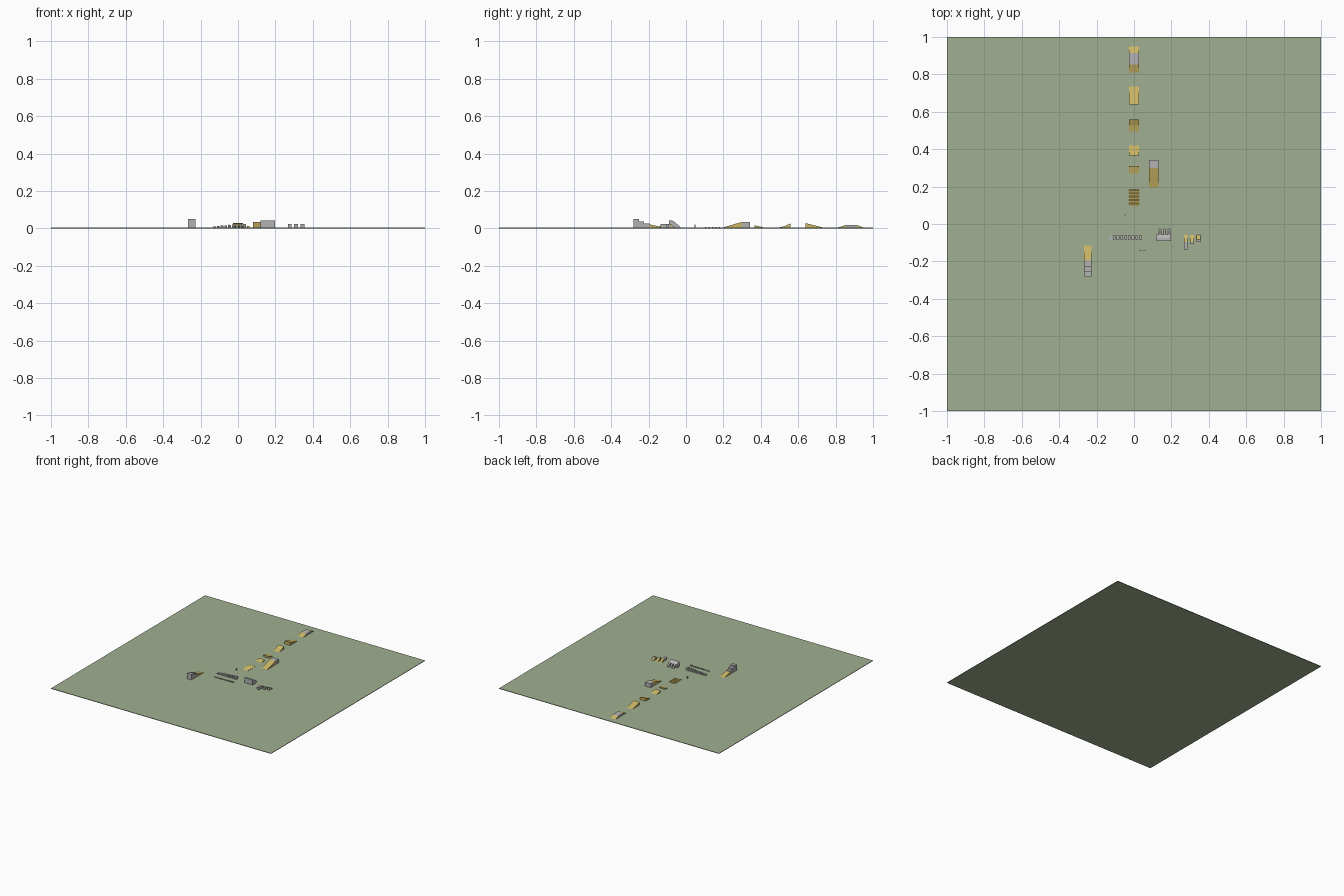
import bpy
import bmesh

cube = bpy.data.objects.get("Cube")
if cube:
    bpy.data.objects.remove(cube)


def material(name, rgb):
    m = bpy.data.materials.new(name)
    m.use_nodes = True
    m.diffuse_color = (*rgb, 1)
    m.node_tree.nodes["Principled BSDF"].inputs["Base Color"].default_value = (*rgb, 1)
    return m


GREEN = material("grass green", (0.35, 0.43, 0.28))
GREY = material("concrete grey", (0.45, 0.45, 0.45))
YELLOW = material("ramp yellow", (0.60, 0.47, 0.13))
BASE = 0.004  # top of the ground slab


def extrude(name, x0, x1, profile, mat):
    """Extrude a (y, z) outline from x0 to x1."""
    bm = bmesh.new()
    face = bm.faces.new([bm.verts.new((x0, y, z)) for y, z in profile])
    out = bmesh.ops.extrude_face_region(bm, geom=[face])
    moved = [v for v in out["geom"] if isinstance(v, bmesh.types.BMVert)]
    bmesh.ops.translate(bm, verts=moved, vec=(x1 - x0, 0, 0))
    bmesh.ops.recalc_face_normals(bm, faces=bm.faces)
    mesh = bpy.data.meshes.new(name)
    bm.to_mesh(mesh)
    bm.free()
    mesh.materials.append(mat)
    obj = bpy.data.objects.new(name, mesh)
    bpy.context.collection.objects.link(obj)
    return obj


def box(name, x0, x1, y0, y1, top, mat, bottom=BASE):
    return extrude(name, x0, x1, [(y0, bottom), (y1, bottom), (y1, top), (y0, top)], mat)


def wedge(name, x0, x1, y_low, y_high, top):
    """Ramp rising from y_low to y_high."""
    return extrude(name, x0, x1, [(y_low, BASE), (y_high, BASE), (y_high, top)], YELLOW)


# Ground
box("ground", -1, 1, -1, 1, BASE, GREEN, 0)

# Central jump line
L, R = -0.026, 0.026
for i in range(5):
    y = 0.095 + i * 0.018
    extrude("roller", L, R, [(y, BASE), (y + 0.018, BASE), (y + 0.013, 0.008)], YELLOW)
wedge("small_kicker", L, R, 0.27, 0.31, 0.014)
wedge("small_landing", L, R, 0.42, 0.365, 0.017)
extrude("large_kicker", L, R,
        [(0.495, BASE), (0.56, BASE), (0.56, 0.027), (0.53, 0.013)], YELLOW)
wedge("large_landing", L, R, 0.735, 0.64, 0.028)
wedge("tabletop_takeoff", L, R, 0.81, 0.853, 0.018)
box("tabletop_deck", L, R, 0.853, 0.915, 0.018, GREY)
wedge("tabletop_landing", L, R, 0.95, 0.915, 0.018)

# Wide ramp with platform
wedge("side_ramp", 0.08, 0.131, 0.195, 0.30, 0.035)
box("side_platform", 0.08, 0.131, 0.30, 0.342, 0.035, GREY)

# Stepped drop with roll-down
for i, top in enumerate((0.05, 0.038, 0.026)):
    y = -0.28 + i * 0.028
    box("drop_step", -0.268, -0.228, y, y + 0.028, top, GREY)
wedge("drop_rolldown", -0.268, -0.228, -0.115, -0.196, 0.022)

# Row of rising blocks and the thin row in front of it
for i in range(9):
    x = -0.133 + i * 0.02
    box("rising_block", x, x + 0.015, -0.082, -0.062, 0.011 + i * 0.0017, GREY)
    x += 0.02
    box("thin_slat", x, x + 0.015, -0.142, -0.14, 0.009 + i * 0.0005,
        YELLOW if i == 8 else GREY)

# Wall block with three sloping fins
extrude("wall_block", 0.12, 0.197,
        [(-0.09, BASE), (-0.055, BASE), (-0.055, 0.03), (-0.075, 0.043), (-0.09, 0.043)], GREY)
for x in (0.133, 0.157, 0.181):
    extrude("wall_fin", x, x + 0.012,
            [(-0.055, BASE), (-0.028, BASE), (-0.055, 0.03)], GREY)

# Three small platforms with run-outs
for x, end, mid in ((0.266, -0.135, -0.095), (0.30, -0.107, -0.093), (0.335, -0.095, -0.082)):
    box("mini_platform", x, x + 0.02, end, mid, 0.023, GREY)
    wedge("mini_runout", x, x + 0.02, -0.06, mid, 0.023)

# Lone marker post
box("marker_post", -0.051, -0.046, 0.046, 0.052, 0.022, GREY)
